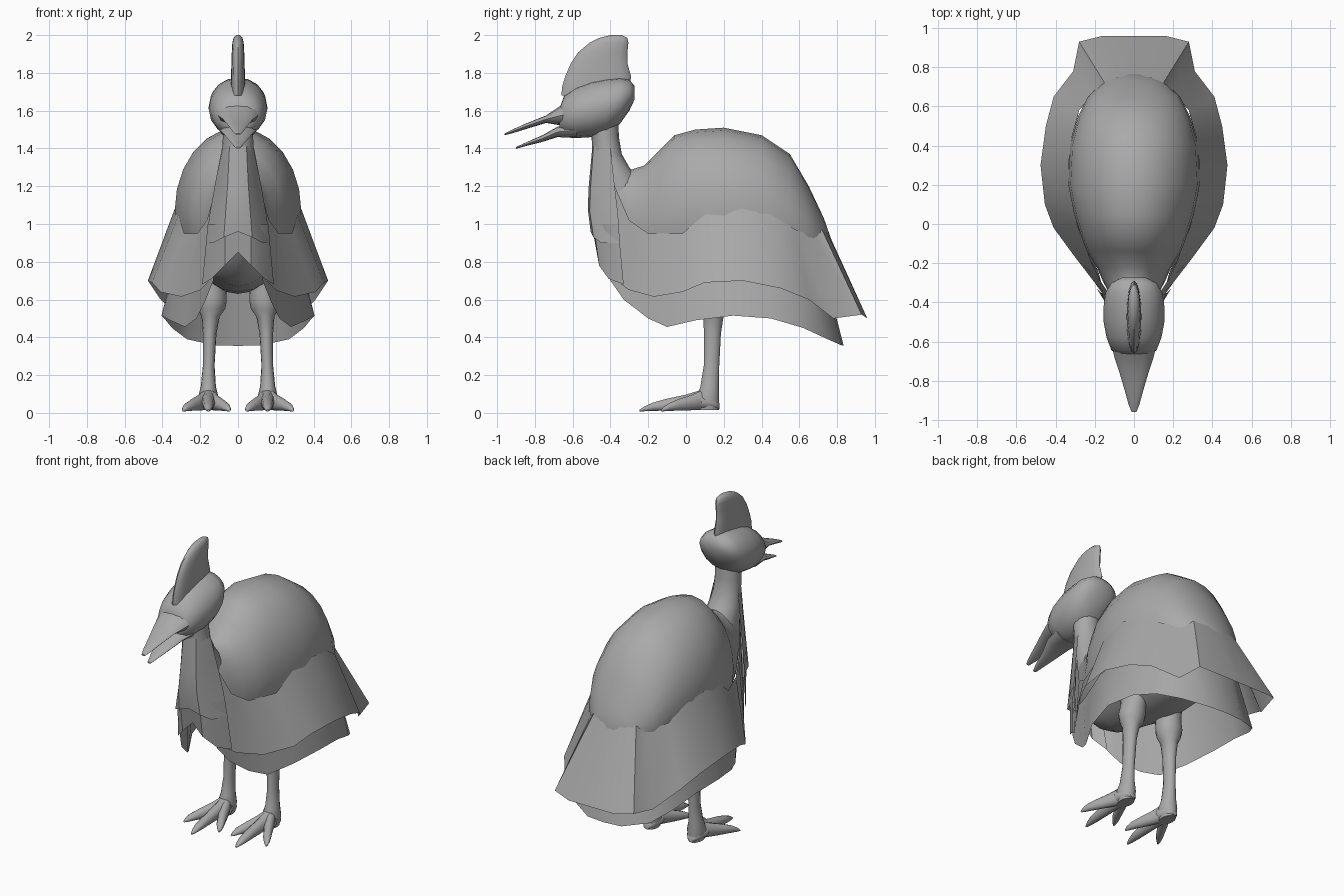
import bpy, bmesh, math
from mathutils import Vector

grey = bpy.data.materials.new("plumage grey")
grey.diffuse_color = (0.4, 0.4, 0.4, 1)


def finish(name, bm, mirror=False, angle=50):
    me = bpy.data.meshes.new(name)
    bm.to_mesh(me)
    bm.free()
    ob = bpy.data.objects.new(name, me)
    bpy.context.collection.objects.link(ob)
    me.materials.append(grey)
    bpy.ops.object.select_all(action='DESELECT')
    ob.select_set(True)
    bpy.context.view_layer.objects.active = ob
    bpy.ops.object.shade_smooth_by_angle(angle=math.radians(angle))
    if mirror:
        m = ob.modifiers.new("mirror", 'MIRROR')
        m.use_clip = True
        m.merge_threshold = 0.002
    return ob


def loft(name, sections, tilt=0, n=16, mirror=False):
    """Closed loft of ellipses (x, y, z, half_x, half_other); tilt 0 lies flat, 90 faces y."""
    t = math.radians(tilt)
    other = Vector((0, math.cos(t), math.sin(t)))
    bm = bmesh.new()
    rings = []
    for x, y, z, a, b in sections:
        rings.append([bm.verts.new(Vector((x, y, z)) + Vector((a * math.cos(k), 0, 0))
                      + other * (b * math.sin(k)))
                      for k in (2 * math.pi * i / n for i in range(n))])
    for r, s in zip(rings, rings[1:]):
        for i in range(n):
            j = (i + 1) % n
            bm.faces.new((r[i], r[j], s[j], s[i]))
    bm.faces.new(rings[0])
    bm.faces.new(rings[-1])
    bmesh.ops.recalc_face_normals(bm, faces=bm.faces)
    return finish(name, bm, mirror)


def sheet(name, rows, angle=50):
    """Open feather sheet from rows (top to hem) of points running front to back, mirrored."""
    bm = bmesh.new()
    grid = [[bm.verts.new(p) for p in row] for row in rows]
    for r, s in zip(grid, grid[1:]):
        for i in range(len(r) - 1):
            bm.faces.new((r[i], s[i], s[i + 1], r[i + 1]))
    return finish(name, bm, True, angle)


# body: (y, half width, top, bottom)
loft("body", [(0, y, (t + b) / 2, w, (t - b) / 2) for y, w, t, b in [
    (-0.47, .04, 1.25, 1.0), (-0.40, .10, 1.30, .85), (-0.30, .155, 1.285, .75),
    (-0.22, .19, 1.31, .70), (-0.14, .24, 1.39, .67), (-0.06, .27, 1.47, .66),
    (0.05, .305, 1.50, .64), (.2, .335, 1.51, .63), (.4, .325, 1.47, .64),
    (.55, .285, 1.37, .67), (.65, .235, 1.2, .72), (.73, .15, 1.03, .78),
    (.765, .05, .93, .85)]], 90, 24)

# neck: (y front, y back, z, half width)
loft("neck", [(0, (f + b) / 2, z, w, (b - f) / 2) for f, b, z, w in [
    (-.46, -.2, 1.0, .10), (-.48, -.22, 1.2, .11), (-.49, -.30, 1.3, .095),
    (-.495, -.34, 1.37, .085), (-.50, -.355, 1.46, .08), (-.52, -.36, 1.58, .085)]])

# breast plumes hanging from the neck
sheet("breast_plume", [
    [(0, -.495, 1.42), (.045, -.49, 1.41), (.075, -.45, 1.42), (.085, -.40, 1.40)],
    [(0, -.515, 1.2), (.055, -.505, 1.2), (.085, -.46, 1.2), (.12, -.38, 1.22)],
    [(0, -.52, 1.08), (.065, -.51, 1.07), (.10, -.46, 1.05), (.15, -.36, 1.05)],
    [(0, -.505, .96), (.075, -.49, .93), (.13, -.45, .90), (.17, -.35, .90)]], 30)
sheet("lower_breast_plume", [
    [(0, -.50, 1.0), (.07, -.49, 1.0), (.12, -.44, 1.0), (.16, -.36, 1.0)],
    [(0, -.46, .85), (.07, -.46, .78), (.14, -.41, .71), (.19, -.33, .68)]], 30)

# long outer feathers over the flanks and tail
sheet("outer_feathers", [
    [(.085, -.42, 1.30), (.165, -.30, 1.02), (.215, -.2, .95), (.285, -.02, .95),
     (.315, .1, 1.05), (.335, .3, 1.08), (.315, .45, 1.05), (.28, .58, .97),
     (.20, .68, .93), (.15, .72, .97), (.08, .75, .95), (0, .755, .95)],
    [(.13, -.40, .72), (.20, -.30, .65), (.30, -.17, .615), (.41, -.02, .64),
     (.455, .1, .69), (.477, .3, .70), (.45, .5, .66), (.41, .65, .60),
     (.31, .78, .50), (.28, .93, .52), (.16, .96, .50), (0, .96, .50)]], 40)

# shorter inner feathers hanging lower beneath
sheet("inner_feathers", [
    [(.12, -.42, .85), (.15, -.36, .85), (.18, -.25, .85), (.23, -.12, .85),
     (.30, .05, .85), (.32, .25, .85), (.31, .45, .85), (.28, .58, .82),
     (.21, .66, .80), (.12, .71, .80), (0, .72, .80)],
    [(.13, -.40, .70), (.17, -.33, .60), (.22, -.2, .50), (.28, -.1, .455),
     (.36, .05, .49), (.405, .25, .515), (.39, .45, .50), (.35, .62, .45),
     (.27, .75, .39), (.12, .825, .357), (0, .835, .355)]], 40)

# head: (y, half width, top, bottom)
loft("head", [(0, y, (t + b) / 2, w, (t - b) / 2) for y, w, t, b in [
    (-.67, .075, 1.61, 1.50), (-.645, .115, 1.68, 1.47), (-.58, .14, 1.725, 1.455),
    (-.5, .155, 1.755, 1.46), (-.42, .155, 1.77, 1.475), (-.35, .145, 1.775, 1.53),
    (-.3, .115, 1.765, 1.60), (-.272, .06, 1.73, 1.66)]], 90)

# beak halves
loft("upper_beak", [(0, y, (t + b) / 2, w, (t - b) / 2) for y, w, t, b in [
    (-.60, .12, 1.67, 1.51), (-.68, .10, 1.615, 1.525), (-.74, .08, 1.575, 1.535),
    (-.84, .05, 1.535, 1.505), (-.92, .028, 1.50, 1.48), (-.96, .012, 1.48, 1.47)]], 90, 12)
loft("lower_beak", [(0, y, (t + b) / 2, w, (t - b) / 2) for y, w, t, b in [
    (-.58, .10, 1.54, 1.455), (-.68, .085, 1.515, 1.46), (-.76, .055, 1.47, 1.435),
    (-.84, .032, 1.435, 1.415), (-.90, .012, 1.408, 1.398)]], 90, 12)

# tall head crest: (z, front y, back y, half thickness)
loft("crest", [(0, (f + b) / 2, z, w, (b - f) / 2) for z, f, b, w in [
    (1.68, -.66, -.32, .038), (1.73, -.655, -.30, .038), (1.78, -.64, -.29, .037),
    (1.85, -.61, -.31, .035), (1.91, -.57, -.31, .033), (1.96, -.51, -.305, .030),
    (1.985, -.46, -.31, .024), (2.0, -.40, -.34, .010)]], 0, 16)

# legs: (x, y, z, half x, half y)
loft("legs", [
    (.13, .16, .80, .09, .11), (.13, .155, .68, .072, .085), (.135, .15, .635, .075, .08),
    (.14, .148, .59, .08, .08), (.14, .147, .55, .072, .07), (.145, .145, .51, .048, .055),
    (.15, .14, .42, .036, .046), (.155, .135, .25, .031, .042), (.157, .125, .14, .04, .05),
    (.157, .115, .08, .055, .062), (.157, .115, .015, .04, .06)], 0, 14, True)

# three splayed toes per foot: (tip x, tip y)
for name, tx, ty in [("middle_toes", .157, -.245), ("outer_toes", .29, -.13), ("inner_toes", .045, -.13)]:
    secs = []
    for f, w, top, bot in [(0, .04, .13, .015), (.3, .036, .098, .012), (.6, .03, .075, .01),
                           (.8, .026, .055, .01), (.93, .016, .035, .008), (1, .006, .018, .008)]:
        secs.append((.157 + (tx - .157) * f, .10 + (ty - .10) * f, (top + bot) / 2, w, (top - bot) / 2))
    loft(name, secs, 90, 10, True)
loft("heels", [(.157, .178, .035, .02, .015), (.157, .15, .05, .045, .035),
               (.157, .08, .06, .06, .045)], 90, 10, True)
